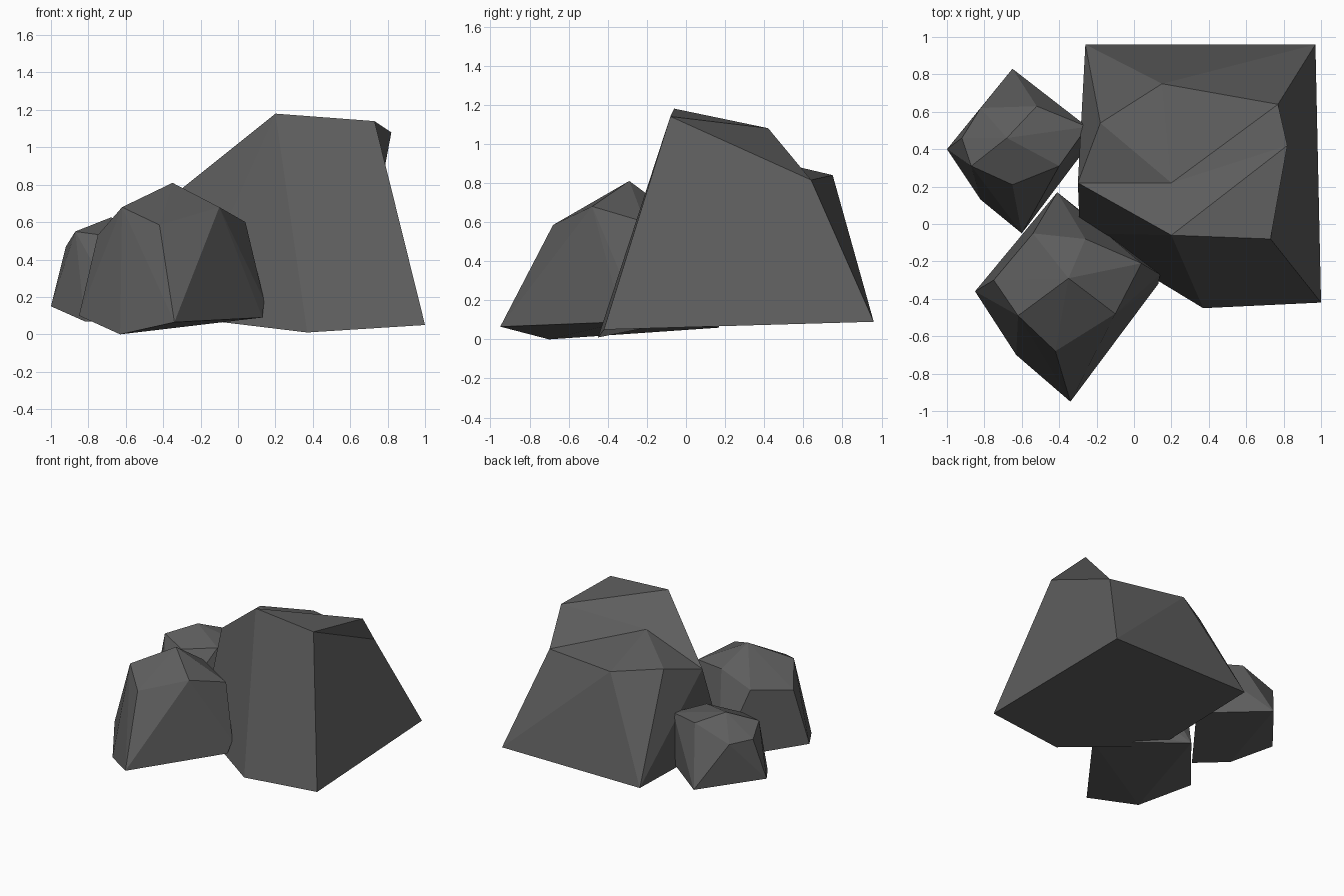
import bpy
import bmesh

default_cube = bpy.data.objects.get("Cube")
if default_cube:
    bpy.data.objects.remove(default_cube, do_unlink=True)


def make_material(name, color):
    material = bpy.data.materials.new(name)
    material.use_nodes = True
    material.diffuse_color = color
    shader = material.node_tree.nodes["Principled BSDF"]
    shader.inputs["Base Color"].default_value = color
    shader.inputs["Roughness"].default_value = 0.9
    return material


def finish_rock(name, bm, material):
    bmesh.ops.recalc_face_normals(bm, faces=bm.faces[:])
    mesh = bpy.data.meshes.new(name)
    bm.to_mesh(mesh)
    bm.free()
    mesh.materials.append(material)
    rock = bpy.data.objects.new(name, mesh)
    bpy.context.scene.collection.objects.link(rock)


def make_wrapped_rock(name, base, crown, material):
    """Wrap a faceted skin around the base and crown corners."""
    bm = bmesh.new()
    for corner in base + crown:
        bm.verts.new(corner)
    bmesh.ops.convex_hull(bm, input=bm.verts[:])
    loose = [v for v in bm.verts if not v.link_faces]
    bmesh.ops.delete(bm, geom=loose, context="VERTS")
    finish_rock(name, bm, material)


def make_stepped_rock(name, corners, facets, material):
    """Join lettered corners into facets, for a rock with hollows."""
    bm = bmesh.new()
    verts = {letter: bm.verts.new(co) for letter, co in corners.items()}
    for facet in facets.split():
        bm.faces.new([verts[letter] for letter in facet])
    finish_rock(name, bm, material)


stone = make_material("dark grey stone", (0.11, 0.11, 0.11, 1.0))

# Tall boulder with a stepped top: high front ridge, lower shelf behind
make_stepped_rock(
    "large_boulder",
    corners={
        # foot
        "A": (-.26, .96, .09), "E": (.37, .96, .09), "B": (.97, .96, .09),
        "C": (1, -.42, .05), "D": (.37, -.45, .01), "F": (-.29, -.05, .09),
        # front ridge
        "G": (-.3, .22, .78), "H": (.2, -.06, 1.18), "I": (.73, -.08, 1.14),
        "K": (.82, .42, 1.08),
        # shelf and the hollow between
        "J": (.77, .64, .815), "L": (.15, .75, .84), "M": (-.18, .54, .87),
        "N": (.2, .22, .965),
    },
    facets="HIK HKN HNG IJK KJN JLN LMN MGN "   # top
           "CBJI BEL BLJ EAL ALM AGM AFG "      # right, back, left
           "FDH FHG DCI DIH "                   # front
           "AEBCDF",                            # underside
    material=stone,
)

# Pointed rock at the front
make_wrapped_rock(
    "front_rock",
    base=[(-.85, -.36, .1), (-.63, -.7, 0), (-.34, -.95, .065),
          (.13, -.32, .09), (.14, -.27, .18), (-.41, .17, .06)],
    crown=[(-.54, -.05, .57), (-.26, -.08, .655), (.04, -.21, .6),
           (-.1, -.48, .68), (-.42, -.68, .585), (-.62, -.49, .68),
           (-.75, -.3, .53), (-.35, -.29, .81)],
    material=stone,
)

# Small rock at the side
make_wrapped_rock(
    "side_rock",
    base=[(-1, .4, .15), (-.65, .83, .13), (-.82, .13, .07),
          (-.6, -.05, .06), (-.26, .4, .1), (-.24, .5, .11)],
    crown=[(-.92, .46, .47), (-.82, .62, .46), (-.52, .63, .56),
           (-.25, .52, .53), (-.4, .31, .56), (-.65, .21, .52),
           (-.87, .31, .55), (-.68, .46, .625)],
    material=stone,
)
